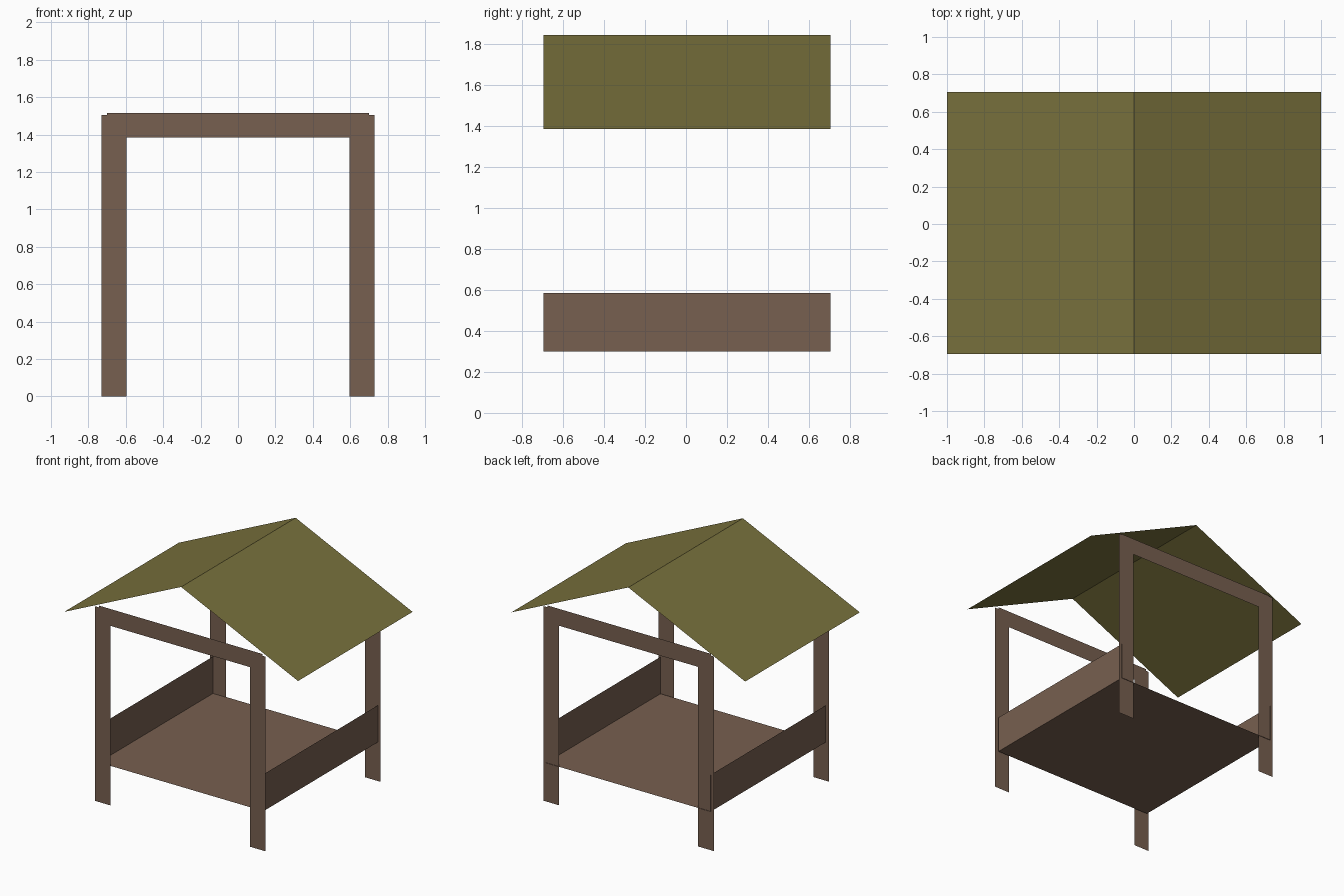
import bpy
from mathutils import Vector

cube = bpy.data.objects.get("Cube")
if cube:
    bpy.data.objects.remove(cube, do_unlink=True)


def material(name, rgb):
    m = bpy.data.materials.new(name)
    m.use_nodes = True
    m.diffuse_color = (*rgb, 1)
    m.node_tree.nodes["Principled BSDF"].inputs["Base Color"].default_value = (*rgb, 1)
    return m


wood = material("brown wood", (0.185, 0.115, 0.08))
olive = material("olive roof", (0.19, 0.165, 0.046))


def sheet(name, corner, side_a, side_b, mat):
    """Flat board from a corner and two edge vectors; its normal is a x b."""
    c, a, b = Vector(corner), Vector(side_a), Vector(side_b)
    mesh = bpy.data.meshes.new(name)
    mesh.from_pydata([c, c + a, c + a + b, c + b], [], [(0, 1, 2, 3)])
    mesh.materials.append(mat)
    ob = bpy.data.objects.new(name, mesh)
    bpy.context.collection.objects.link(ob)
    return ob


FRONT, BACK = -0.695, 0.705
DEPTH = BACK - FRONT
FLOOR_Z, PANEL_H = 0.3, 0.285
HALF = 0.705
EAVE_Z, RIDGE_Z = 1.385, 1.845

# Floor
sheet("floor", (-HALF, FRONT, FLOOR_Z), (2 * HALF, 0, 0), (0, DEPTH, 0), wood)

# Posts and cross beams, beams just inside the posts
for label, s, post_y, beam_y in (("front", 1, -0.705, -0.699), ("back", -1, 0.701, 0.695)):
    for side, x in (("right", -0.73), ("left", 0.595)):
        start = x if s > 0 else x + 0.135
        sheet(f"{label}_{side}_post", (start, post_y, 0), (s * 0.135, 0, 0), (0, 0, 1.505), wood)
    sheet(f"{label}_beam", (-s * 0.7, beam_y, EAVE_Z), (s * 1.4, 0, 0), (0, 0, 0.13), wood)

# Side panels and roof slopes, mirrored
for side, s in (("left", 1), ("right", -1)):
    y = FRONT if s > 0 else BACK
    run = (0, s * DEPTH, 0)
    sheet(f"{side}_side_panel", (s * HALF, y, FLOOR_Z), run, (0, 0, PANEL_H), wood)
    sheet(f"{side}_roof_slope", (s, y, EAVE_Z), run, (-s, 0, RIDGE_Z - EAVE_Z), olive)
